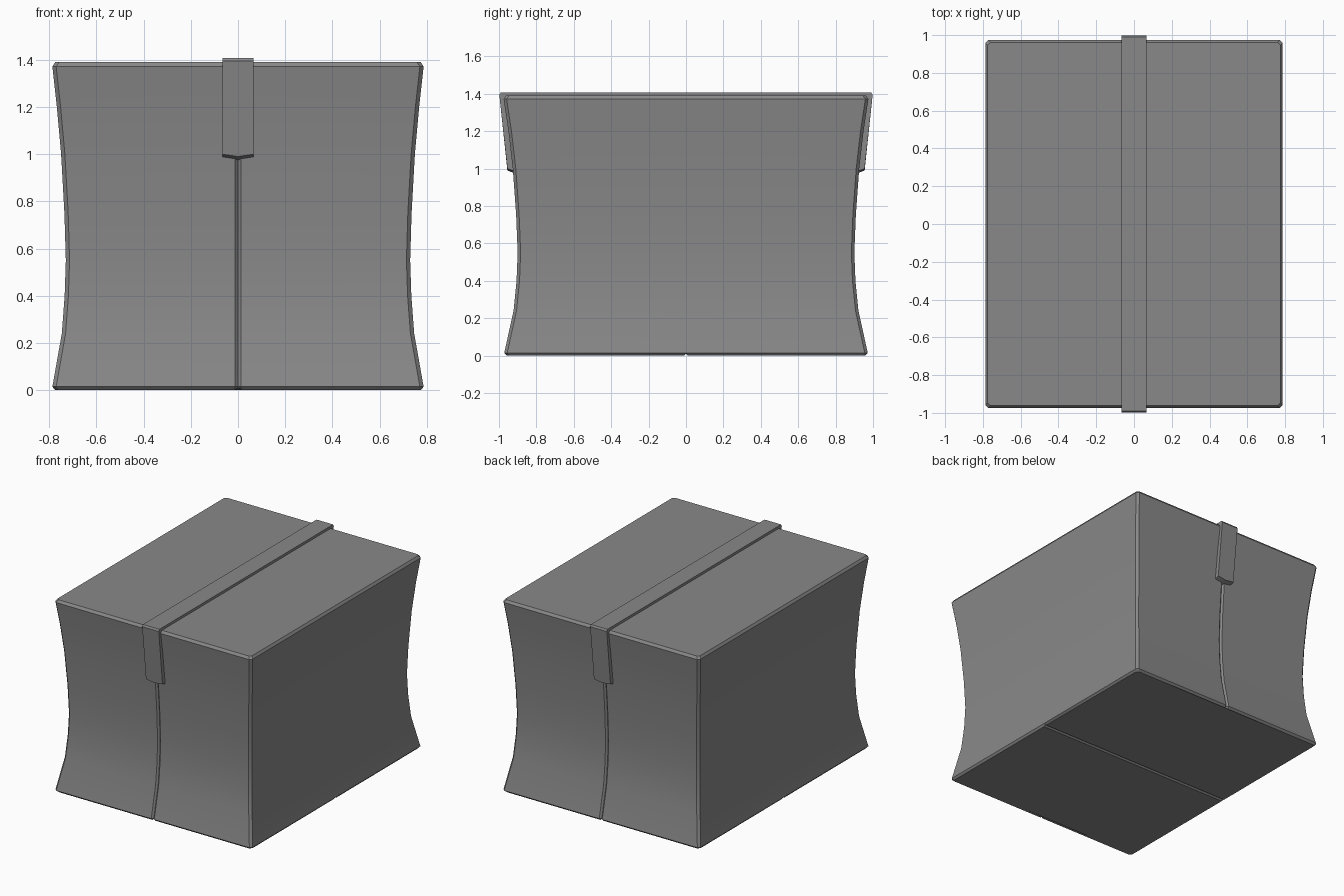
import bpy, bmesh, math

cube = bpy.data.objects.get("Cube")
if cube:
    bpy.data.objects.remove(cube, do_unlink=True)

grey = bpy.data.materials.new("plain grey")
grey.use_nodes = True
colour = (0.25, 0.25, 0.25, 1)
grey.diffuse_color = colour
grey.node_tree.nodes["Principled BSDF"].inputs["Base Color"].default_value = colour


def finish(name, bm):
    bmesh.ops.recalc_face_normals(bm, faces=bm.faces[:])
    mesh = bpy.data.meshes.new(name)
    bm.to_mesh(mesh)
    bm.free()
    mesh.materials.append(grey)
    obj = bpy.data.objects.new(name, mesh)
    bpy.context.collection.objects.link(obj)
    bpy.ops.object.select_all(action='DESELECT')
    obj.select_set(True)
    bpy.context.view_layer.objects.active = obj
    bpy.ops.object.shade_smooth_by_angle(angle=math.radians(30))
    return obj


# Box: stacked rings pinched at the waist, with chamfered corners and seams
CHAMFER, SEAM, DEPTH = 0.016, 0.012, 0.012
profile = [  # height, half width, half depth
    (0.0, 0.775, 0.958), (0.014, 0.787, 0.972), (0.24, 0.747, 0.922),
    (0.40, 0.735, 0.906), (0.55, 0.730, 0.900), (0.75, 0.736, 0.908),
    (1.0, 0.750, 0.926), (1.20, 0.768, 0.949), (1.372, 0.787, 0.975),
    (1.39, 0.775, 0.962)]


def half_ring(hx, hy):
    """Points from the right middle round the front to just before the left."""
    return [(hx, 0), (hx, -SEAM), (hx, CHAMFER - hy), (hx - CHAMFER, -hy),
            (SEAM, -hy), (0, DEPTH - hy), (-SEAM, -hy), (CHAMFER - hx, -hy),
            (-hx, CHAMFER - hy), (-hx, -SEAM)]


bm = bmesh.new()
rings = []
for level, (z, hx, hy) in enumerate(profile):
    half = half_ring(hx, hy)
    points = half + [(-x, -y) for x, y in half]
    ring = []
    for i, (x, y) in enumerate(points):
        notch = 0.01 if level == 0 and i % 5 == 0 else 0
        ring.append(bm.verts.new((x, y, z + notch)))
    rings.append(ring)
n = len(rings[0])
for low, high in zip(rings, rings[1:]):
    for i in range(n):
        j = (i + 1) % n
        bm.faces.new((low[i], low[j], high[j], high[i]))
bm.faces.new(rings[-1])
# Underside: two flaps meeting in a shallow seam
base = rings[0]
bm.faces.new(base[1:10])
bm.faces.new(base[11:20])
bm.faces.new((base[0], base[1], base[9], base[10]))
bm.faces.new((base[0], base[10], base[11], base[19]))
finish("box", bm)

# Tape: a folded strip over the top that hangs down the front and back
outer = [(-0.955, 1.0), (-0.998, 1.395), (-0.990, 1.408)]
inner = [(-0.915, 0.985), (-0.960, 1.375)]
outline = outer + [(-y, z) for y, z in reversed(outer)]
outline += [(-y, z) for y, z in inner] + [(y, z) for y, z in reversed(inner)]
bm = bmesh.new()
sections = []
for x in (-0.066, 0, 0.066):
    dip = 0.01 if x == 0 else 0
    sections.append([bm.verts.new((x, y, z - (dip if z <= 1 else 0)))
                     for y, z in outline])
count = len(outline)
for a, b in zip(sections, sections[1:]):
    for i in range(count):
        j = (i + 1) % count
        bm.faces.new((a[i], a[j], b[j], b[i]))
bm.faces.new(sections[0])
bm.faces.new(sections[-1])
finish("tape_strip", bm)
